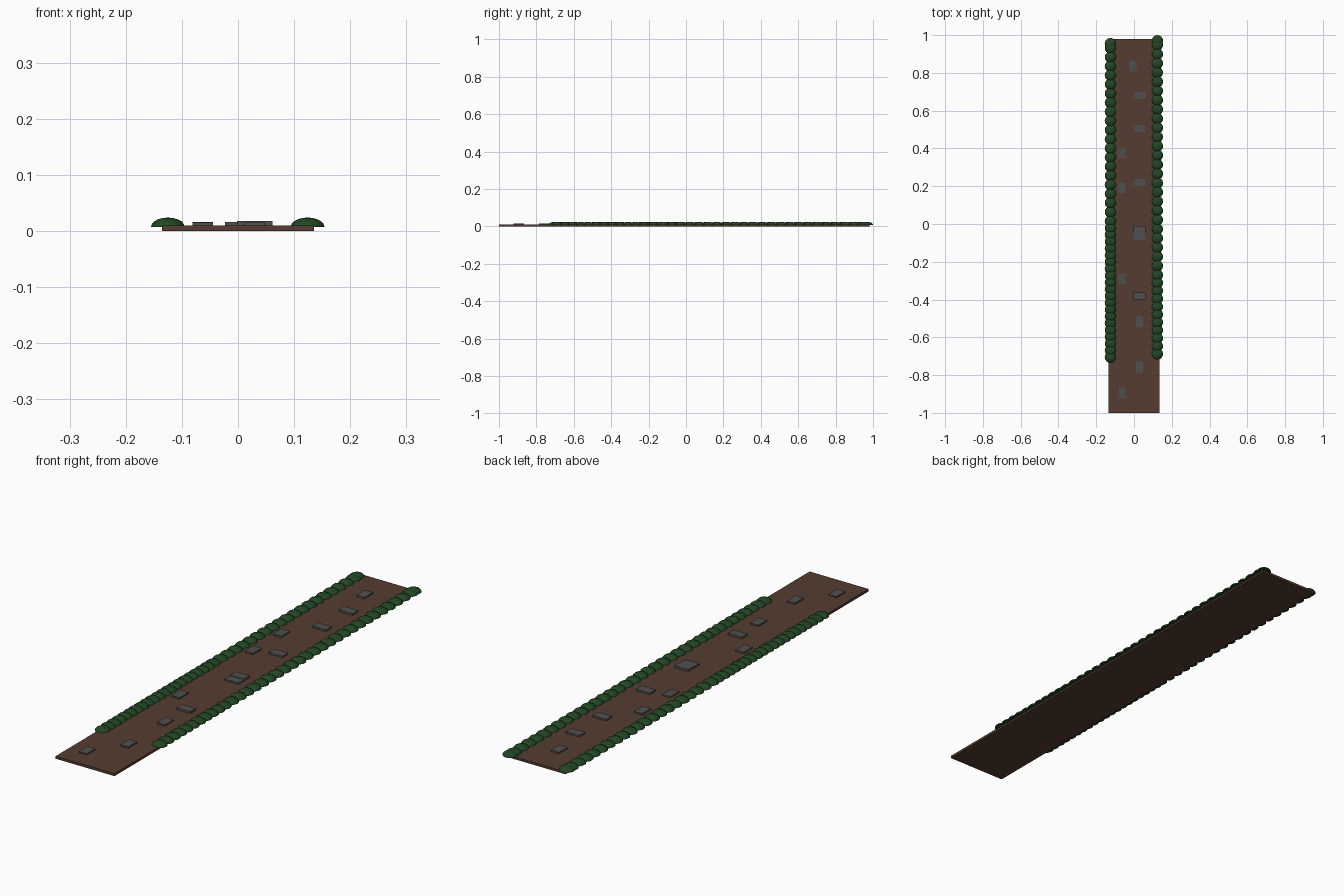
import bpy, bmesh
from mathutils import Matrix, Vector

cube = bpy.data.objects.get("Cube")
if cube:
    bpy.data.objects.remove(cube)


def material(name, rgb):
    mat = bpy.data.materials.new(name)
    mat.use_nodes = True
    mat.diffuse_color = (*rgb, 1)
    mat.node_tree.nodes["Principled BSDF"].inputs["Base Color"].default_value = (*rgb, 1)
    return mat


earth = material("brown earth", (0.09, 0.046, 0.03))
leaf = material("dark green leaves", (0.016, 0.062, 0.017))
stone = material("grey stone", (0.08, 0.08, 0.08))


def finish(bm, name, mat):
    mesh = bpy.data.meshes.new(name)
    bm.to_mesh(mesh)
    bm.free()
    mesh.materials.append(mat)
    obj = bpy.data.objects.new(name, mesh)
    bpy.context.collection.objects.link(obj)
    return obj


def box(name, x, y, sx, sy, z0, z1, mat):
    bm = bmesh.new()
    place = Matrix.Translation((x, y, (z0 + z1) / 2)) @ Matrix.Diagonal((sx, sy, z1 - z0, 1))
    bmesh.ops.create_cube(bm, size=1, matrix=place)
    return finish(bm, name, mat)


# Path slab
SLAB_TOP = 0.01
box("path", 0, -0.01, 0.27, 1.98, 0, SLAB_TOP, earth)

# Paving stones: x, y, turned crosswise, top height
stones = [
    (-0.005, 0.835, False, 0.016), (0.03, 0.68, True, 0.017), (0.03, 0.505, True, 0.017),
    (-0.063, 0.375, False, 0.016), (-0.063, 0.19, False, 0.016), (0.03, 0.22, True, 0.017),
    (0.03, -0.03, True, 0.018), (0.03, -0.067, True, 0.016), (-0.063, -0.29, False, 0.016),
    (0.03, -0.382, True, 0.018), (0.03, -0.518, False, 0.016), (0.03, -0.757, False, 0.016),
    (-0.063, -0.895, False, 0.015),
]
for i, (x, y, crosswise, top) in enumerate(stones):
    sx, sy = (0.063, 0.037) if crosswise else (0.037, 0.057)
    box(f"paving_stone_{i + 1}", x, y, sx, sy, SLAB_TOP - 0.003, top, stone)


# Hedges: rows of flattened half-sphere bushes with flat undersides
def hedge(name, x, positions):
    bm = bmesh.new()
    for y in positions:
        place = Matrix.Translation((x, y, 0.0075)) @ Matrix.Diagonal((0.03, 0.03, 0.0165, 1))
        bmesh.ops.create_uvsphere(bm, u_segments=16, v_segments=10, radius=1, matrix=place)
    cut = bmesh.ops.bisect_plane(bm, geom=bm.verts[:] + bm.edges[:] + bm.faces[:],
                                 plane_co=Vector((0, 0, 0.0075)), plane_no=Vector((0, 0, 1)),
                                 dist=1e-6, clear_inner=True)
    rim = [e for e in cut["geom_cut"] if isinstance(e, bmesh.types.BMEdge)]
    bmesh.ops.holes_fill(bm, edges=rim, sides=0)
    bmesh.ops.recalc_face_normals(bm, faces=bm.faces[:])
    obj = finish(bm, name, leaf)
    bpy.ops.object.select_all(action='DESELECT')
    obj.select_set(True)
    bpy.context.view_layer.objects.active = obj
    bpy.ops.object.shade_smooth_by_angle()


# Bushes stand closer together towards the front
def row(back, middle, front, wide, tight):
    n = round((back - middle) / wide)
    m = round((middle - front) / tight)
    return ([back + (middle - back) * i / n for i in range(n)]
            + [middle + (front - middle) * i / m for i in range(m + 1)])


hedge("right_hedge", -0.125, [0.955] + row(0.932, 0.015, -0.705, 0.049, 0.036))
hedge("left_hedge", 0.124, [0.97] + row(0.948, -0.27, -0.688, 0.048, 0.041))
